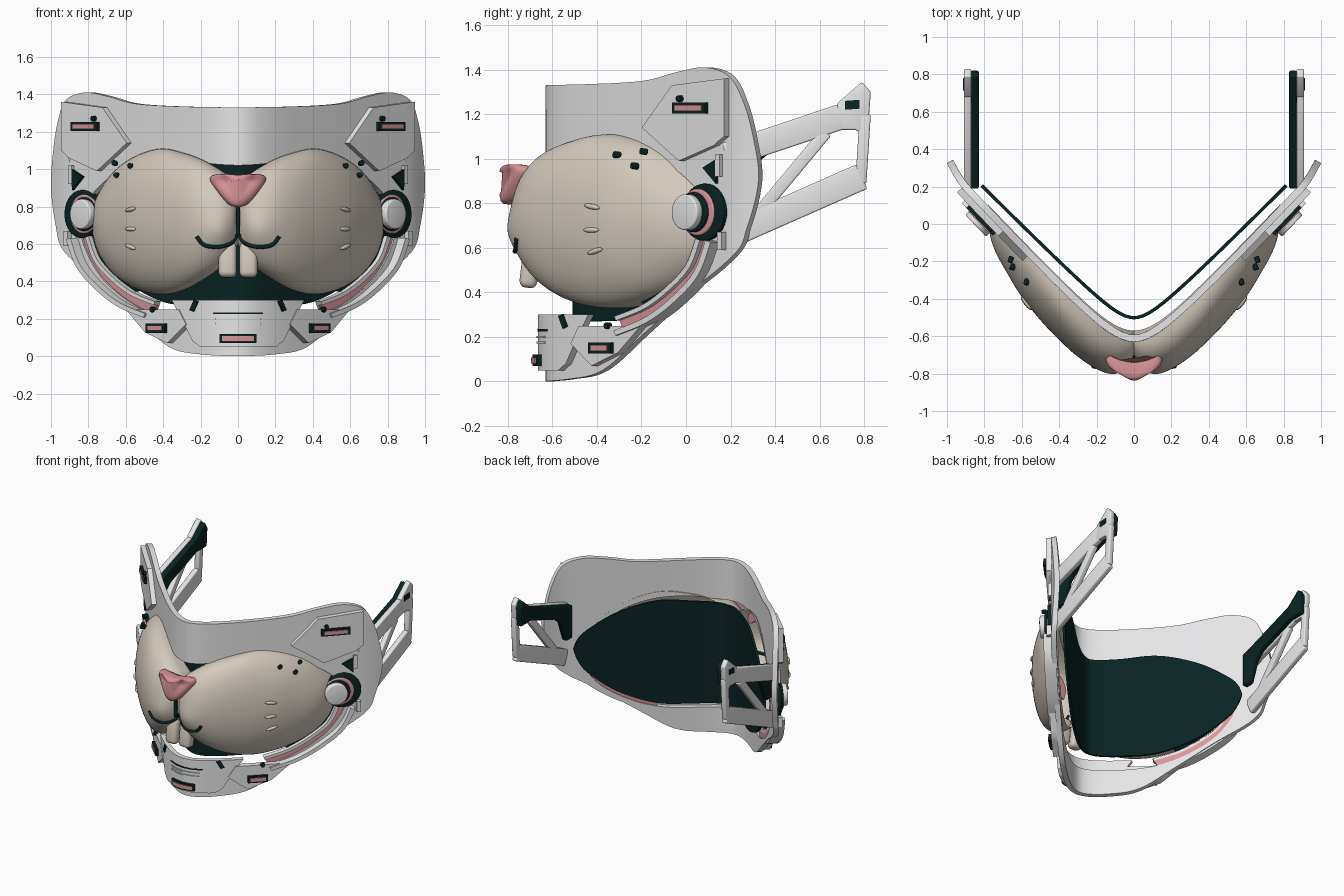
import bpy, bmesh, math
from mathutils import Vector, Matrix

if bpy.data.objects.get("Cube"):
    bpy.data.objects.remove(bpy.data.objects["Cube"])


def material(name, rgb):
    m = bpy.data.materials.new(name)
    m.use_nodes = True
    m.diffuse_color = (*rgb, 1)
    m.node_tree.nodes["Principled BSDF"].inputs["Base Color"].default_value = (*rgb, 1)
    return m


WHITE = material("shell white", (.81, .81, .82))
CREAM = material("cheek cream", (.66, .59, .51))
PINK = material("soft pink", (.7, .3, .32))
DARK = material("dark teal", (.003, .017, .017))


def smooth_path(pts, steps=6):
    """Catmull-Rom through points of any dimension."""
    p = [Vector(q) for q in pts]
    p = [p[0]] + p + [p[-1]]
    out = []
    for a, b, c, d in zip(p, p[1:], p[2:], p[3:]):
        for i in range(steps):
            t = i / steps
            out.append(b + (c - a) * (t / 2) + (a * 2 - b * 5 + c * 4 - d) * (t * t / 2)
                       + (b * 3 - a - c * 3 + d) * (t ** 3 / 2))
    return out + [p[-1]]


def shell_y(x):
    return -.81 + math.hypot(.18, 1.07 * x) + 5 * max(0, abs(x) - .9) ** 2


def lining_y(x):
    return -.63 + math.hypot(.12, x)


def on_shell(x, z, off=0):
    """Point on the V-shaped outer surface, pushed out along its normal."""
    slope = (shell_y(x + .01) - shell_y(x - .01)) / .02
    n = Vector((slope, -1, 0)).normalized()
    return Vector((x, shell_y(x), z)) + n * off


def finish(bm, name, mat, mirror=True, thick=0, side=1, bevel=0, angle=35):
    bmesh.ops.remove_doubles(bm, verts=bm.verts, dist=.0002)
    me = bpy.data.meshes.new(name)
    bm.to_mesh(me)
    bm.free()
    me.materials.append(mat)
    ob = bpy.data.objects.new(name, me)
    bpy.context.collection.objects.link(ob)
    if mirror:
        ob.modifiers.new("mirror", 'MIRROR')
    if thick:
        s = ob.modifiers.new("thickness", 'SOLIDIFY')
        s.thickness, s.offset = thick, side
    if bevel:
        b = ob.modifiers.new("bevel", 'BEVEL')
        b.width, b.segments = bevel, 3
    bpy.ops.object.select_all(action='DESELECT')
    ob.select_set(True)
    bpy.context.view_layer.objects.active = ob
    bpy.ops.object.convert(target='MESH')
    bpy.ops.object.shade_smooth_by_angle(angle=math.radians(angle))
    return ob


def face_front(bm):
    bm.normal_update()
    if sum(f.normal.y * f.calc_area() for f in bm.faces) > 0:
        bmesh.ops.reverse_faces(bm, faces=bm.faces)


def grid(name, mat, rows, closed=False, caps=False, **kw):
    bm = bmesh.new()
    vs = [[bm.verts.new(p) for p in r] for r in rows]
    for a, b in zip(vs, vs[1:]):
        n = len(a)
        for i in range(n if closed else n - 1):
            j = (i + 1) % n
            bm.faces.new((a[i], a[j], b[j], b[i]))
    if caps:
        bm.faces.new(vs[0])
        bm.faces.new(vs[-1])
        bmesh.ops.recalc_face_normals(bm, faces=bm.faces)
    else:
        bmesh.ops.dissolve_degenerate(bm, dist=.0001, edges=bm.edges)
        face_front(bm)
    return finish(bm, name, mat, **kw)


def plate(name, mat, outline, off, thick, mirror=True):
    """Flat outline in x, z, wrapped onto the shell."""
    bm = bmesh.new()
    bm.faces.new([bm.verts.new((x, 0, z)) for x, z in outline])
    for k in range(-20, 21):
        bmesh.ops.bisect_plane(bm, geom=bm.verts[:] + bm.edges[:] + bm.faces[:], dist=.0001,
                               plane_co=(k / 20, 0, 0), plane_no=(1, 0, 0))
    for v in bm.verts:
        v.co = on_shell(v.co.x, v.co.z, off)
    face_front(bm)
    return finish(bm, name, mat, mirror, thick, angle=25)


def rect(cx, cz, w, h, tilt=0):
    r = Matrix.Rotation(tilt, 2)
    return [Vector((cx, cz)) + r @ Vector((a * w / 2, b * h / 2))
            for a, b in ((-1, -1), (1, -1), (1, 1), (-1, 1))]


def slot(name, cx, cz, w, off, mirror=True):
    plate(name + "_frame", DARK, rect(cx, cz, w, .05), off, .02, mirror)
    plate(name + "_light", PINK, rect(cx, cz, w - .025, .027), off + .02, .006, mirror)


def ribbon(name, mat, path, width, shift, off, thick):
    pts = smooth_path(path)
    rows = []
    for i, p in enumerate(pts):
        t = (pts[min(i + 1, len(pts) - 1)] - pts[max(i - 1, 0)]).normalized()
        side = Vector((-t.y, t.x))
        rows.append([on_shell(*(p + side * (shift + k * width / 2)), off) for k in (-1, 1)])
    grid(name, mat, rows, thick=thick)


def rod(name, mat, a, b, r, sides=32, bevel=0):
    a, b = Vector(a), Vector(b)
    bm = bmesh.new()
    m = Matrix.Translation((a + b) / 2) @ (b - a).to_track_quat('Z', 'Y').to_matrix().to_4x4()
    bmesh.ops.create_cone(bm, cap_ends=True, segments=sides, radius1=r, radius2=r,
                          depth=(b - a).length, matrix=m)
    return finish(bm, name, mat, bevel=bevel)


def tube(name, pts, r):
    cu = bpy.data.curves.new(name, 'CURVE')
    cu.dimensions, cu.bevel_depth, cu.use_fill_caps = '3D', r, True
    s = cu.splines.new('POLY')
    s.points.add(len(pts) - 1)
    for q, p in zip(s.points, pts):
        q.co = (*p, 1)
    cu.materials.append(DARK)
    bpy.context.collection.objects.link(bpy.data.objects.new(name, cu))


def arm_part(name, mat, outline, x0, x1, bevel=.008):
    grid(name, mat, [[(x, y, z) for y, z in outline] for x in (x0, x1)],
         closed=True, caps=True, bevel=bevel)


# Main shell: a band between the outer edge and the opening
edge = [(0, 1.33), (.3, 1.335), (.55, 1.35), (.7, 1.39), (.82, 1.41), (.92, 1.37), (.965, 1.25),
        (.99, 1.08), (1, .9), (.975, .7), (.93, .56), (.74, .39), (.55, .21), (.37, .05), (.2, .01), (0, 0)]
hole = [(0, 1.02), (.15, 1.03), (.3, 1.06), (.45, 1.06), (.56, 1.03), (.65, .98), (.73, .92),
        (.79, .85), (.82, .77), (.835, .68), (.82, .58), (.73, .42), (.58, .29), (.42, .22), (.22, .2), (0, .2)]
grid("mask_shell", WHITE, [[on_shell(*o.lerp(i, k / 8)) for k in range(9)]
     for o, i in zip(smooth_path(edge), smooth_path(hole))], thick=.038, side=-1)

# Dark inner lining
cols = smooth_path([(0, .27, 1.03), (.2, .27, 1.05), (.4, .29, 1.07), (.6, .4, 1), (.75, .56, .88),
                    (.8, .66, .81), (.82, .74, .74)])
grid("inner_lining", DARK, [[(x, lining_y(x), lo + (hi - lo) * k / 8) for k in range(9)]
     for x, lo, hi in cols], thick=.018, side=-1)

# Domed cheeks: x, lower edge, upper edge, foremost y
cheek = smooth_path([Vector(c) for c in (
    (0, .6, .92, -.7), (.03, .55, .95, -.755), (.1, .47, 1, -.785), (.2, .4, 1.055, -.77),
    (.3, .35, 1.09, -.71), (.4, .33, 1.11, -.62), (.5, .345, 1.09, -.515), (.6, .39, 1.04, -.39),
    (.68, .455, .97, -.26), (.74, .54, .88, -.15), (.77, .62, .81, -.06), (.78, .715, .715, .04))])


def cheek_y(x, z, col=None):
    c = col or min(cheek, key=lambda q: abs(q[0] - x))
    half = max((c[2] - c[1]) / 2, .001)
    v = max(-1, min(1, (z - c[1] - half) / half))
    dome = (1 - v * v) ** .45
    puff = .02 * math.exp(-((x - .11) ** 2 + (z - .67) ** 2) / .008)
    return shell_y(x) + (c[3] - shell_y(x) - puff) * dome


rows = []
for c in cheek:
    x, lo, hi, _ = c
    zs = [(lo + hi) / 2 - (hi - lo) / 2 * math.cos(math.pi * k / 28) for k in range(29)]
    rows.append([(x, shell_y(x) + .06, lo)] + [(x, cheek_y(x, z, c), z) for z in zs]
                + [(x, shell_y(x) + .06, hi)])
grid("cheeks", CREAM, rows, angle=60)

# Nose, swept back at the sides
half = smooth_path([(0, .97), (.1, .975), (.145, .96), (.14, .92), (.06, .82), (0, .795)], 5)
loop = half + [Vector((-p.x, p.y)) for p in half[-2:0:-1]]
grid("nose", PINK, [[(p.x * s, y + 2 * p.x ** 2, .9 + (p.y - .9) * t) for p in loop] for y, s, t in (
    (-.74, .95, .95), (-.77, 1, 1), (-.8, .95, 1), (-.82, .8, .97), (-.832, .6, .85), (-.838, .4, .6))],
    closed=True, caps=True, mirror=False, angle=60)

# Mouth and teeth
mid = cheek_y(.02, .72) - .005
tube("mouth_line", [(0, mid, .81), (0, mid, .65)], .011)
arc = smooth_path([(.005, .66), (.03, .61), (.1, .585), (.18, .595), (.22, .64)])
for s, label in ((1, "left"), (-1, "right")):
    tube("mouth_curve_" + label, [(s * x, cheek_y(x, z) - .002, z) for x, z in arc], .011)
bm = bmesh.new()
bmesh.ops.create_cube(bm, size=1, matrix=Matrix.Translation((.056, -.7, .515))
                      @ Matrix.Rotation(-.12, 4, 'X') @ Matrix.Diagonal((.096, .08, .19, 1)))
finish(bm, "teeth", CREAM, bevel=.028)

# Whisker ridges and cheek studs
for z, tilt in ((.785, -.15), (.68, 0), (.585, .25)):
    bm = bmesh.new()
    at = Vector((.575, cheek_y(.575, z) + .006, z))
    bmesh.ops.create_uvsphere(bm, u_segments=16, v_segments=8, radius=1, matrix=Matrix.Translation(at)
                              @ Matrix.Rotation(.9, 4, 'Z') @ Matrix.Rotation(-tilt, 4, 'Y')
                              @ Matrix.Diagonal((.045, .012, .012, 1)))
    finish(bm, "whisker_ridge", CREAM, angle=60)
for x, y, z in ((.58, -.325, 1.02), (.655, -.245, .97), (.665, -.205, 1.035)):
    rod("cheek_stud", DARK, (x, y, z), (x - .012, y + .03, z - .005), .015, 12, .004)

# Temple panels
plate("temple_panel", WHITE, [(.92, 1.36), (.7, 1.33), (.57, 1.14), (.73, .99), (.88, 1.06), (.92, 1.1)], 0, .035)
slot("temple_slot", .785, 1.228, .14, .035)
rod("temple_stud", DARK, on_shell(.74, 1.27, .03), on_shell(.74, 1.27, .055), .015, 12)
plate("temple_wedge", DARK, [(.82, .96), (.88, 1), (.875, .89)], 0, .018)
plate("side_fin_upper", WHITE, rect(.885, .97, .018, .1), 0, .02)
plate("side_fin_lower", WHITE, rect(.9, .63, .02, .08), 0, .03)

# Round side hubs
for label, mat, x, r, a, b in (("base", DARK, .825, .128, -.03, .025), ("ring", PINK, .805, .105, .01, .034),
                               ("collar", DARK, .795, .09, .02, .05), ("cap", WHITE, .785, .08, .04, .085)):
    rod("hub_" + label, mat, on_shell(x, .76, a), on_shell(x, .76, b), r, 40, .008)

# Jaw straps: recessed light strip between raised rails, with a dark gasket
strap = [(.835, .64), (.785, .5), (.69, .39), (.58, .305), (.45, .25)]
ribbon("jaw_strap", PINK, strap, .05, 0, -.03, .02)
ribbon("jaw_rail_upper", WHITE, strap, .02, -.035, -.03, .045)
ribbon("jaw_rail_lower", WHITE, strap, .024, .035, -.03, .085)
ribbon("jaw_gasket", DARK, strap[:-1], .02, -.06, -.03, .025)

# Chin plates and details
plate("chin_plate", WHITE, [(0, .3), (.33, .3), (.28, .2), (.22, .08), (.18, .05), (0, .05)], 0, .035)
plate("chin_side_plate", WHITE, [(.43, .25), (.29, .25), (.25, .17), (.35, .07), (.47, .13), (.57, .25)], 0, .042)
slot("chin_side_slot", .4, .15, .1, .042)
slot("chin_slot", 0, .095, .15, .04, False)
rod("chin_stud", DARK, on_shell(.425, .25, .03), on_shell(.425, .25, .055), .015, 12)
plate("chin_tick", DARK, rect(.21, .27, .022, .06, .4), .03, .015)
plate("chin_vent", DARK, rect(0, .23, .23, .01), .034, .004, False)
for z in (.2, .175):
    plate("chin_ridge", WHITE, rect(0, z, .2, .01), .034, .008, False)


# Rear arms: open white frame with a dark inner pad
def bar(name, a, b, w):
    a, b = Vector(a), Vector(b)
    d = (b - a).normalized() * (w / 2)
    n = Vector((-d.y, d.x))
    arm_part(name, WHITE, [a + n, b + n, b - n, a - n], .87, .91)


bar("arm_upper_bar", (.18, 1.015), (.7, 1.19), .115)
bar("arm_lower_bar", (.2, .66), (.79, .92), .12)
bar("arm_brace", (.33, .76), (.63, 1.12), .055)
bar("arm_rear_bar", (.805, 1.2), (.785, .89), .05)
arm_part("arm_hook", WHITE, [(.66, 1.13), (.68, 1.25), (.79, 1.345), (.83, 1.3), (.815, 1.1), (.76, 1.13)], .87, .91)
arm_part("arm_pad", DARK, [(.19, .82), (.19, 1.07), (.34, 1.12), (.68, 1.24), (.79, 1.33), (.82, 1.28),
                           (.81, 1.14), (.69, 1.14), (.38, 1.03), (.32, .98), (.26, .82)], .83, .872)
arm_part("arm_slot", DARK, [(.715, 1.22), (.715, 1.26), (.78, 1.265), (.78, 1.225)], .9, .914, 0)
